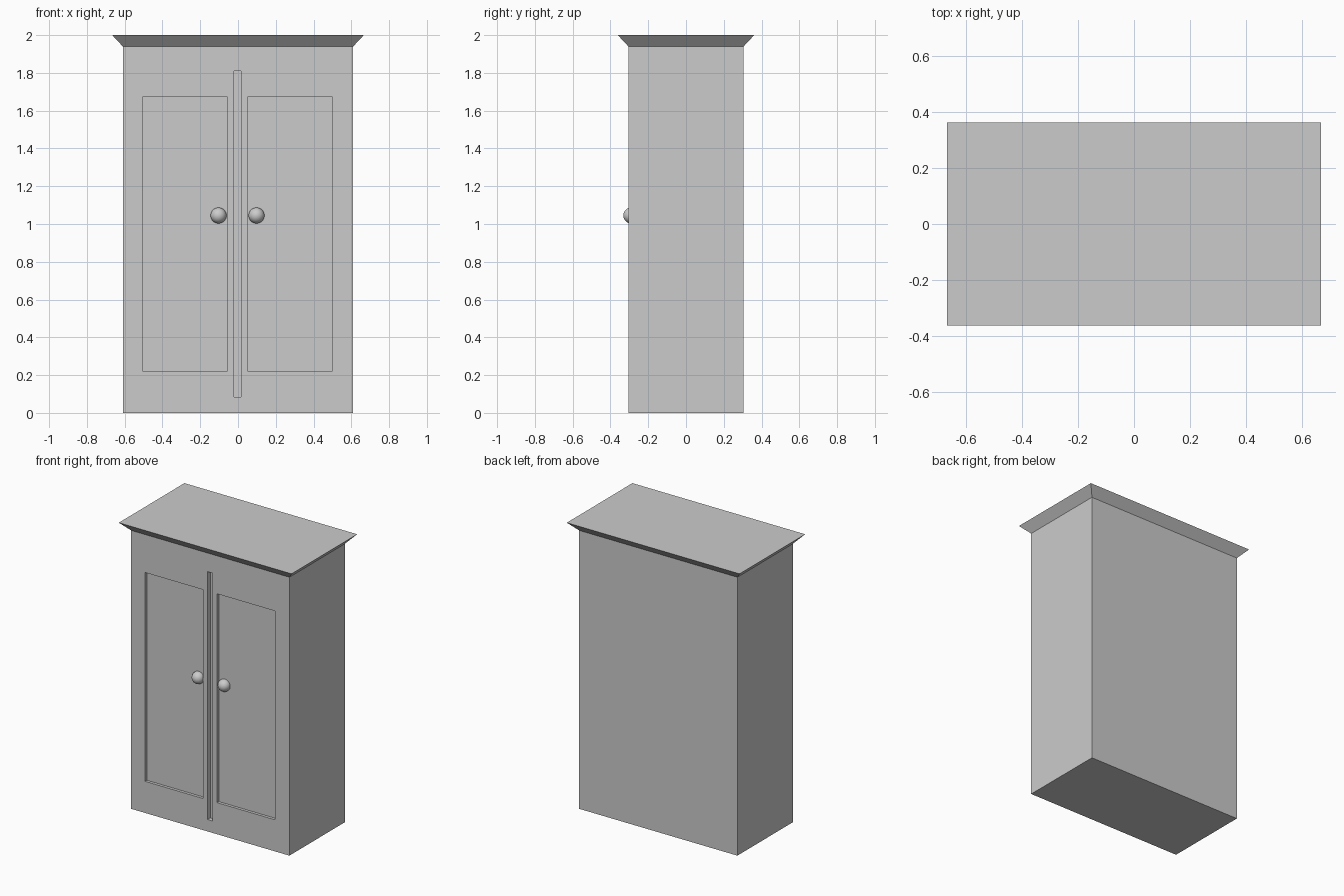
import bpy
import bmesh
import math

cube = bpy.data.objects.get("Cube")
if cube:
    bpy.data.objects.remove(cube, do_unlink=True)

grey = bpy.data.materials.new("plain grey")
grey.use_nodes = True
GREY = (0.6, 0.6, 0.6, 1)
grey.diffuse_color = GREY
grey.node_tree.nodes["Principled BSDF"].inputs["Base Color"].default_value = GREY

HALF_W, HALF_D, BODY_H, TOP = 0.61, 0.305, 1.94, 2.0
FLARE = 0.056


def box(name, low, high, flare=0):
    """Box between two corners; flare widens its top on every side."""
    bm = bmesh.new()
    bmesh.ops.create_cube(bm, size=1)
    for v in bm.verts:
        top = v.co.z > 0
        for i in range(3):
            sign = 1 if v.co[i] > 0 else -1
            v.co[i] = high[i] if sign > 0 else low[i]
            if top and i < 2:
                v.co[i] += sign * flare
    mesh = bpy.data.meshes.new(name)
    bm.to_mesh(mesh)
    bm.free()
    mesh.materials.append(grey)
    obj = bpy.data.objects.new(name, mesh)
    bpy.context.collection.objects.link(obj)
    return obj


def carve(target, name, x0, x1, z0, z1, depth):
    """Cut a rectangular recess into the front of the target."""
    cutter = box(name, (x0, -HALF_D - 0.1, z0), (x1, -HALF_D + depth, z1))
    cutter.hide_render = True
    mod = target.modifiers.new(name, 'BOOLEAN')
    mod.operation = 'DIFFERENCE'
    mod.solver = 'EXACT'
    mod.object = cutter
    bpy.context.view_layer.objects.active = target
    bpy.ops.object.modifier_apply(modifier=mod.name)
    bpy.data.objects.remove(cutter, do_unlink=True)


# Cabinet body with two sunken door panels and the gap between the doors
body = box("cabinet_body", (-HALF_W, -HALF_D, 0), (HALF_W, HALF_D, BODY_H))
carve(body, "right_panel_cutter", -0.503, -0.057, 0.22, 1.675, 0.02)
carve(body, "left_panel_cutter", 0.052, 0.498, 0.22, 1.675, 0.02)
carve(body, "door_gap_cutter", -0.021, 0.017, 0.083, 1.81, 0.03)

# Flared cornice
box("cornice", (-HALF_W, -HALF_D, BODY_H), (HALF_W, HALF_D, TOP), FLARE)

# Round door knobs
for side, x in (("right", -0.103), ("left", 0.098)):
    bpy.ops.mesh.primitive_uv_sphere_add(
        segments=32, ring_count=16, radius=0.042,
        location=(x, -0.29, 1.045), rotation=(math.pi / 2, 0, 0))
    knob = bpy.context.object
    knob.name = side + "_knob"
    knob.data.materials.append(grey)
    bpy.ops.object.shade_smooth()
